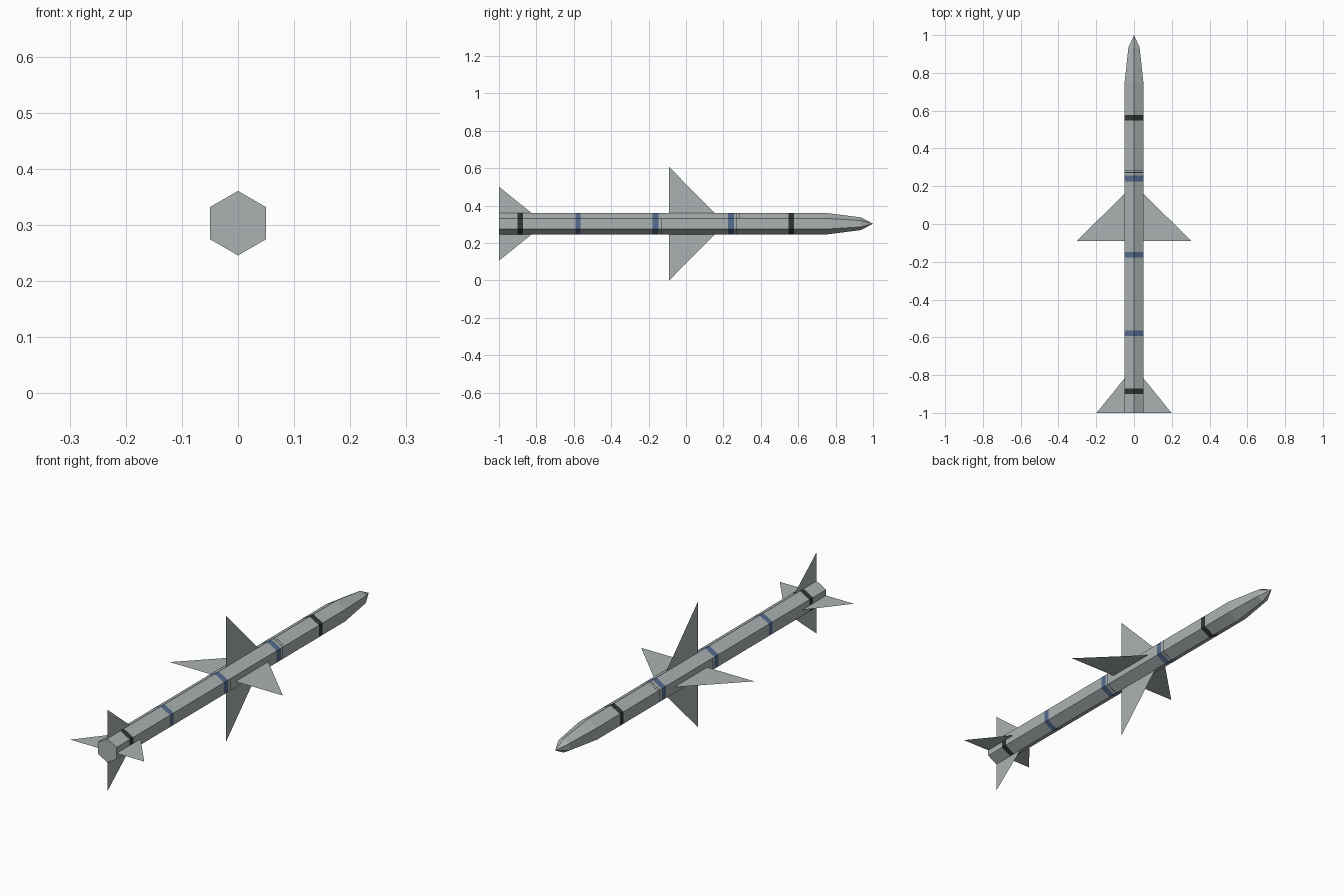
import bpy, bmesh, math

if "Cube" in bpy.data.objects:
    bpy.data.objects.remove(bpy.data.objects["Cube"])

AXIS_Z = 0.303   # height of the body axis
RADIUS = 0.0575  # hexagon corner radius


def material(name, rgb):
    m = bpy.data.materials.new(name)
    m.diffuse_color = (*rgb, 1.0)
    m.use_nodes = True
    m.node_tree.nodes["Principled BSDF"].inputs["Base Color"].default_value = m.diffuse_color
    return m


GREY = material("body grey", (0.41, 0.445, 0.445))
BLUE = material("band blue", (0.09, 0.15, 0.28))
DARK = material("band dark green", (0.028, 0.038, 0.032))


def make_object(name, bm, mats):
    bmesh.ops.recalc_face_normals(bm, faces=bm.faces)
    mesh = bpy.data.meshes.new(name)
    bm.to_mesh(mesh)
    bm.free()
    for m in mats:
        mesh.materials.append(m)
    ob = bpy.data.objects.new(name, mesh)
    bpy.context.collection.objects.link(ob)
    return ob


# Painted bands: start y, end y, material slot
BANDS = [(-0.90, -0.872, 2), (-0.592, -0.563, 1), (-0.178, -0.147, 1),
         (-0.132, -0.128, 2), (0.225, 0.256, 1), (0.270, 0.274, 2),
         (0.284, 0.287, 2), (0.548, 0.577, 2)]

# Hexagonal body: tail to nose rings, cut at the band edges
cuts = sorted([-1.0] + [y for b in BANDS for y in b[:2]] + [0.75])
rings = [(y, RADIUS) for y in cuts] + [(0.935, 0.034)]
bm = bmesh.new()
loops = []
for y, r in rings:
    angles = [math.radians(90 + 60 * k) for k in range(6)]
    loops.append([bm.verts.new((r * math.cos(a), y, AXIS_Z + r * math.sin(a)))
                  for a in angles])
bm.faces.new(loops[0])
for a, b in zip(loops, loops[1:]):
    mid = (a[0].co.y + b[0].co.y) / 2
    slot = next((s for lo, hi, s in BANDS if lo < mid < hi), 0)
    for k in range(6):
        j = (k + 1) % 6
        f = bm.faces.new((a[k], a[j], b[j], b[k]))
        f.material_index = slot
# The thin panel lines do not run all the way round
bm.faces.ensure_lookup_table()
for f in bm.faces:
    c = f.calc_center_median()
    upper = c.z > AXIS_Z + 0.02
    if (0.284 < c.y < 0.287 and not upper) or (-0.132 < c.y < -0.128 and upper):
        f.material_index = 0
# Pointed nose tip
tip = bm.verts.new((0, 1.0, AXIS_Z))
for k in range(6):
    bm.faces.new((loops[-1][k], loops[-1][(k + 1) % 6], tip))
make_object("missile_body", bm, [GREY, BLUE, DARK])


# Sheet fins in a cross: each is a triangle with a straight trailing edge
def fin_set(name, y_back, y_front, span):
    root = 0.045
    y_root = y_front - (y_front - y_back) * root / span
    for k, side in enumerate(("right", "top", "left", "bottom")):
        c, s = round(math.cos(k * math.pi / 2)), round(math.sin(k * math.pi / 2))
        bm = bmesh.new()
        bm.faces.new([bm.verts.new((r * c, y, AXIS_Z + r * s))
                      for r, y in ((root, y_back), (span, y_back), (root, y_root))])
        make_object(f"{name}_{side}", bm, [GREY])


fin_set("mid_fin", -0.09, 0.21, 0.303)
fin_set("tail_fin", -1.0, -0.755, 0.198)
